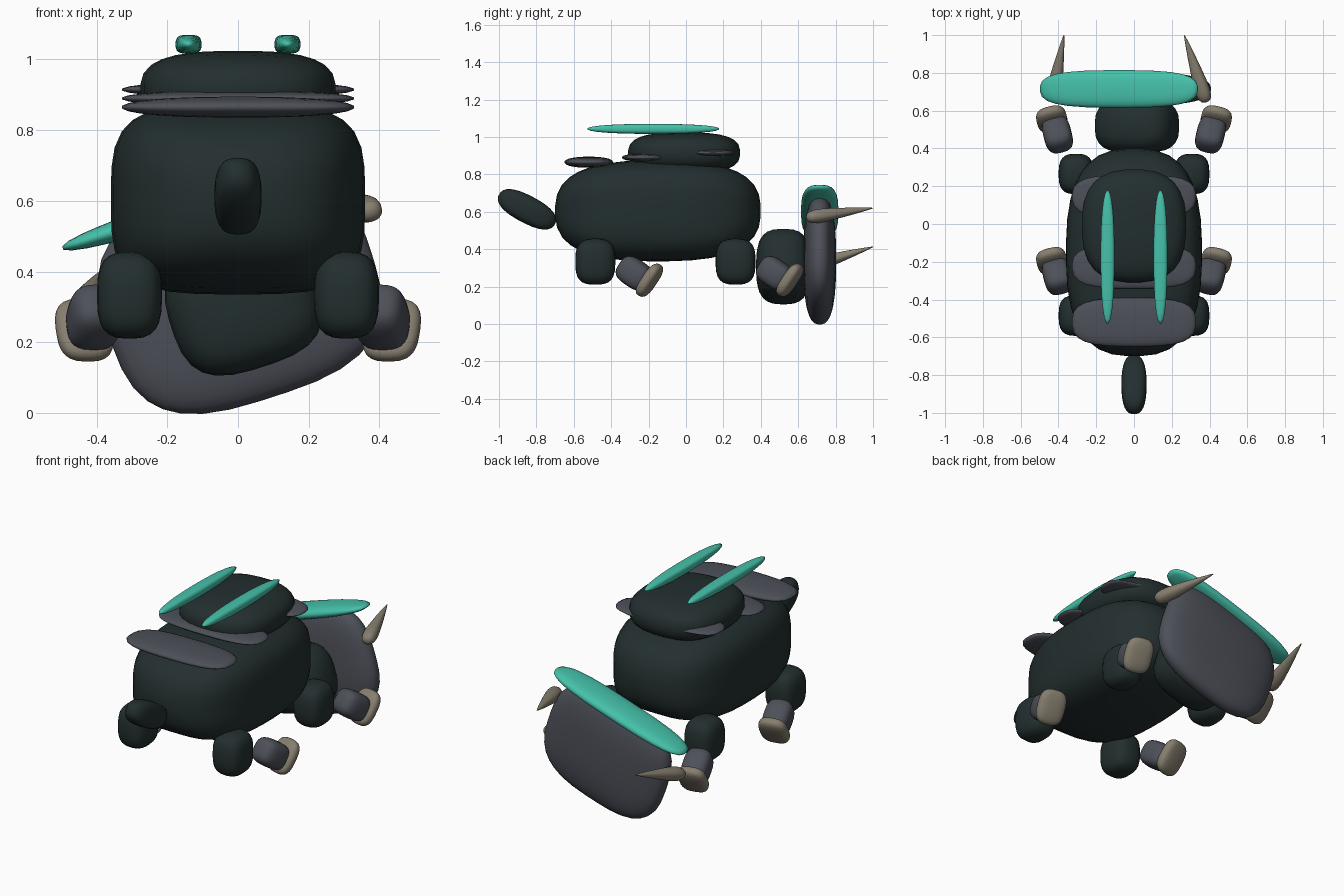
import bpy, bmesh
from math import radians
from mathutils import Matrix, Vector, Euler

cube = bpy.data.objects.get("Cube")
if cube:
    bpy.data.objects.remove(cube, do_unlink=True)


def material(name, rgb):
    m = bpy.data.materials.new(name)
    m.use_nodes = True
    m.diffuse_color = (*rgb, 1)
    m.node_tree.nodes["Principled BSDF"].inputs["Base Color"].default_value = (*rgb, 1)
    return m


HIDE = material("dark green hide", (0.017, 0.028, 0.028))
ARMOUR = material("slate grey", (0.075, 0.08, 0.1))
GLOW = material("teal", (0.06, 0.53, 0.4))
HORN = material("tan horn", (0.24, 0.21, 0.16))


def blob(name, mat, loc, half, rot=(0, 0, 0), axis=1, section=3.0, length=2.7,
         taper=1.0, frame=None, cuts=6):
    """Rounded box: 'section' is the squareness around the axis, 'length' along it."""
    bm = bmesh.new()
    bmesh.ops.create_cube(bm, size=2)
    bmesh.ops.subdivide_edges(bm, edges=bm.edges[:], cuts=cuts, use_grid_fill=True)
    a, b = [i for i in range(3) if i != axis]
    for v in bm.verts:
        d = v.co.normalized()
        ring = (abs(d[a]) ** section + abs(d[b]) ** section) ** (length / section)
        d /= (ring + abs(d[axis]) ** length) ** (1 / length)
        s = 1 + (taper - 1) * (d[axis] + 1) / 2
        d[a] *= s
        d[b] *= s
        v.co = Vector([d[i] * half[i] for i in range(3)])
    bmesh.ops.recalc_face_normals(bm, faces=bm.faces[:])
    for f in bm.faces:
        f.smooth = True
    mesh = bpy.data.meshes.new(name)
    bm.to_mesh(mesh)
    bm.free()
    mesh.materials.append(mat)
    ob = bpy.data.objects.new(name, mesh)
    bpy.context.collection.objects.link(ob)
    turn = Euler([radians(r) for r in rot]).to_matrix().to_4x4()
    ob.matrix_world = (frame or Matrix()) @ Matrix.Translation(loc) @ turn
    return ob


# Body, hump and tail
blob("body", HIDE, (0, -0.15, 0.605), (0.36, 0.55, 0.27), section=3.7, length=2.7, cuts=8)
blob("back_hump", HIDE, (0, -0.01, 0.915), (0.277, 0.3, 0.11), axis=2, section=2.6, length=2.8)
blob("tail", HIDE, (0, -0.85, 0.613), (0.067, 0.17, 0.073), rot=(-28, 0, 0), length=2.4)

# Armour bands across the back
for i, (y, z, d, h) in enumerate([(-0.52, 0.865, 0.13, 0.03),
                                  (-0.225, 0.89, 0.118, 0.022),
                                  (0.145, 0.915, 0.117, 0.022)]):
    blob(f"back_plate_{i + 1}", ARMOUR, (0, y, z), (0.33, d, h), axis=2, section=3, length=2.2)

# Legs with separate shins and feet, and the paired rods on the back
for side, s in (("left", 1), ("right", -1)):
    blob(f"{side}_back_rod", GLOW, (s * 0.14, -0.175, 1.043), (0.037, 0.355, 0.027), length=2.2)
    for end, y in (("front", -0.485), ("rear", 0.265)):
        blob(f"{side}_{end}_thigh", HIDE, (s * 0.307, y, 0.333), (0.092, 0.107, 0.123),
             axis=2, section=2.9, length=3)
        lean = (56, 0, -14 * s)
        blob(f"{side}_{end}_shin", ARMOUR, (s * 0.405, y + 0.21, 0.27), (0.075, 0.075, 0.095),
             rot=lean, axis=2, section=3, length=3.2)
        blob(f"{side}_{end}_foot", HORN, (s * 0.435, y + 0.29, 0.234), (0.081, 0.1, 0.036),
             rot=lean, axis=2, section=3, length=2.8)

# Head group, rolled to one side
head = Matrix.Translation((0.005, 0, 0.34)) @ Matrix.Rotation(radians(-18), 4, 'Y')
blob("neck", HIDE, (0, 0.52, -0.035), (0.215, 0.145, 0.185), section=3, length=3, frame=head)
blob("head_shield", ARMOUR, (0, 0.715, 0), (0.39, 0.088, 0.31), section=3,
     length=2.6, frame=head, cuts=8)
blob("head_crest", GLOW, (0, 0.715, 0.275), (0.44, 0.1, 0.036), axis=2, section=3,
     length=2.3, frame=head)
for side, s in (("left", 1), ("right", -1)):
    base, tip = Vector((s * 0.43, 0.645, 0.1)), Vector((s * 0.335, 1.0, 0.185))
    aim = (tip - base).to_track_quat('Z', 'Y').to_euler()
    blob(f"{side}_horn", HORN, (base + tip) / 2, (0.052, 0.047, (tip - base).length / 2),
         rot=[a * 180 / 3.14159 for a in aim], axis=2, section=2.3, length=3,
         taper=0.12, frame=head)
